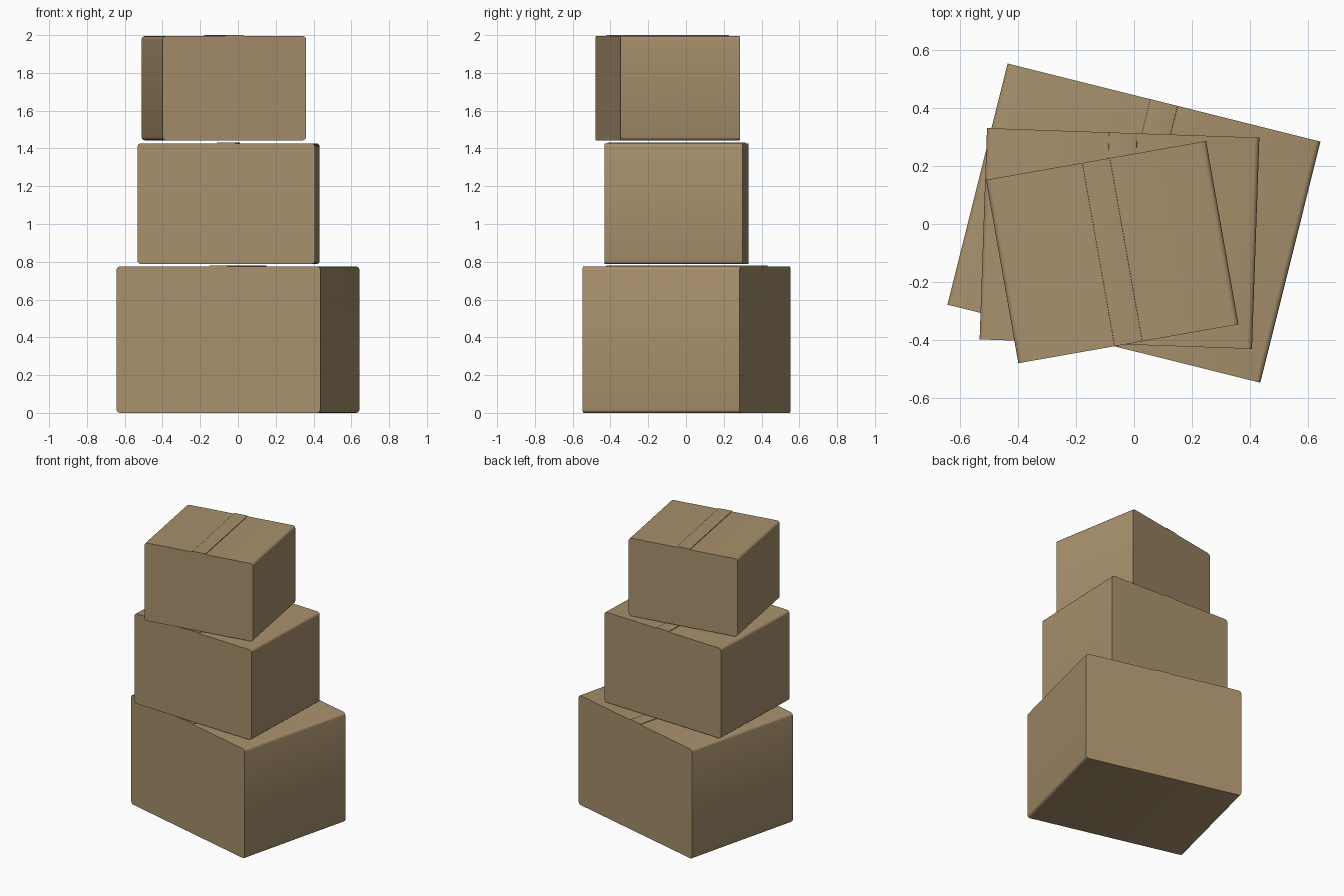
import bpy, bmesh, math

if "Cube" in bpy.data.objects:
    bpy.data.objects.remove(bpy.data.objects["Cube"])

cardboard = bpy.data.materials.new("cardboard tan")
cardboard.diffuse_color = (0.39, 0.28, 0.15, 1)
cardboard.use_nodes = True
cardboard.node_tree.nodes["Principled BSDF"].inputs["Base Color"].default_value = cardboard.diffuse_color


def profile_prism(name, width, depth, z0, z1, radius, centre, turn):
    """Rounded rectangle in x/z, extruded along its own y, then turned about z."""
    segs = 3
    bm = bmesh.new()
    h = z1 - z0
    ring = []
    for q, (sx, sz) in enumerate([(1, 1), (-1, 1), (-1, -1), (1, -1)]):
        cx, cz = sx * (width / 2 - radius), sz * (h / 2 - radius)
        for i in range(segs + 1):
            a = math.radians(90 * (q + i / segs))
            ring.append(bm.verts.new((cx + radius * math.cos(a), -depth / 2,
                                      cz + radius * math.sin(a))))
    face = bm.faces.new(ring)
    ext = bmesh.ops.extrude_face_region(bm, geom=[face])
    moved = [g for g in ext["geom"] if isinstance(g, bmesh.types.BMVert)]
    bmesh.ops.translate(bm, verts=moved, vec=(0, depth, 0))
    bmesh.ops.recalc_face_normals(bm, faces=bm.faces[:])
    mesh = bpy.data.meshes.new(name)
    bm.to_mesh(mesh)
    bm.free()
    mesh.materials.append(cardboard)
    ob = bpy.data.objects.new(name, mesh)
    bpy.context.collection.objects.link(ob)
    ob.location = (centre[0], centre[1], (z0 + z1) / 2)
    ob.rotation_euler.z = math.radians(turn)
    bpy.ops.object.select_all(action='DESELECT')
    ob.select_set(True)
    bpy.context.view_layer.objects.active = ob
    bpy.ops.object.shade_smooth_by_angle(angle=math.radians(40))
    return ob


# Stack: name, width, depth, bottom, top, centre, turn
boxes = [
    ("bottom", 1.112, 0.857, 0.003, 0.775, (0.0, 0.003), -14),
    ("middle", 0.94, 0.729, 0.788, 1.427, (-0.05, -0.05), -2),
    ("top", 0.771, 0.642, 1.443, 1.995, (-0.075, -0.097), 10),
]
for name, w, d, z0, z1, c, turn in boxes:
    profile_prism(name + "_box", w, d, z0 if z0 > 0.01 else 0, z1, 0.018, c, turn)
    # packing tape along the lid seam
    profile_prism(name + "_box_tape", 0.097, d, z1 - 0.003, z1 + 0.005, 0.002, c, turn)
